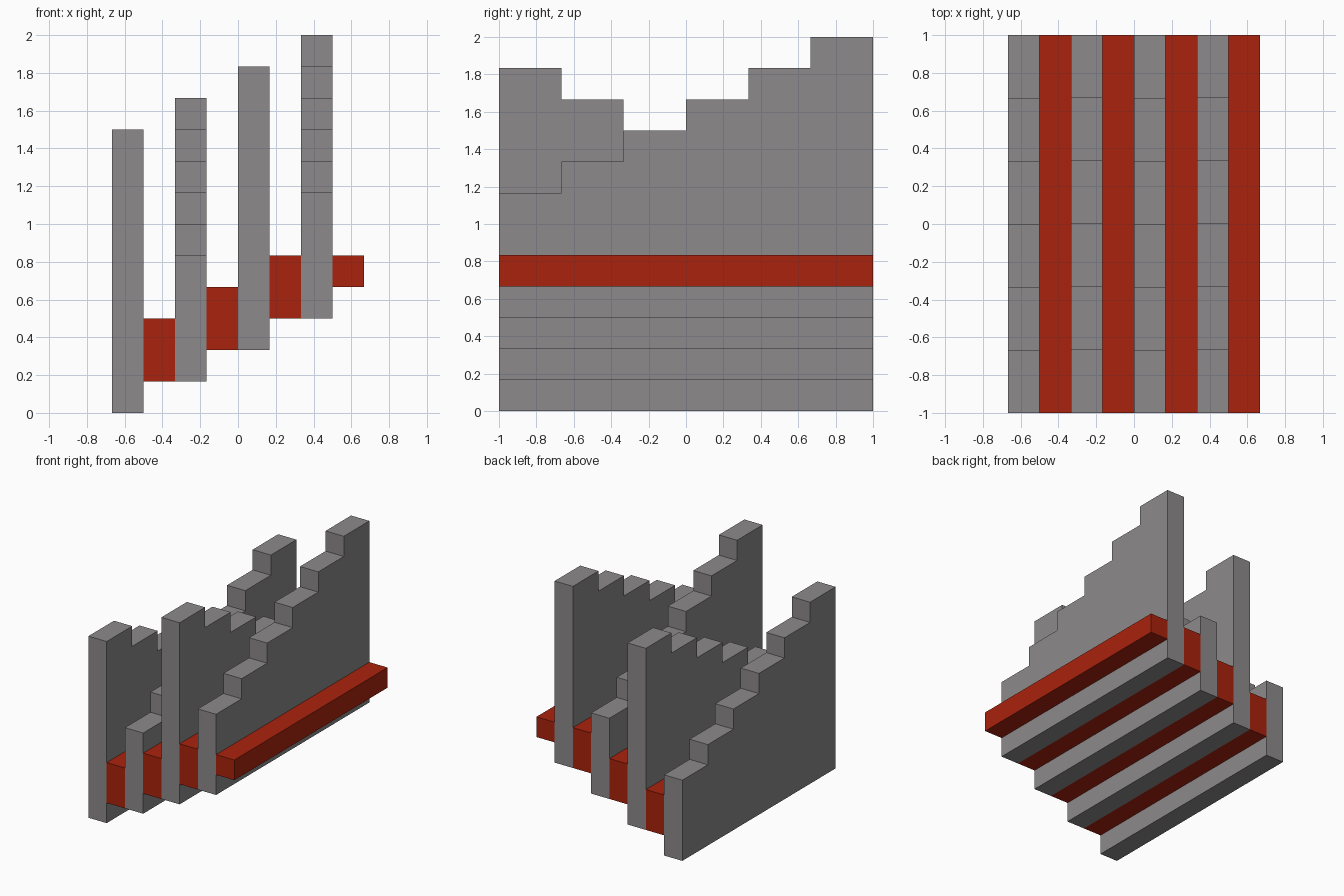
import bpy
import bmesh

cube = bpy.data.objects.get("Cube")
if cube:
    bpy.data.objects.remove(cube, do_unlink=True)

U = 1 / 6        # thickness of one slab, and height of one step
STEPS = 6
RUN = 2 / STEPS  # depth of one step


def make_material(name, color):
    mat = bpy.data.materials.new(name)
    mat.use_nodes = True
    mat.diffuse_color = color
    mat.node_tree.nodes["Principled BSDF"].inputs["Base Color"].default_value = color
    return mat


def extrude_profile(name, profile, x, mat):
    """Slab one unit thick, from a (y, z) outline extruded along x."""
    bm = bmesh.new()
    face = bm.faces.new([bm.verts.new((x, y, z)) for y, z in profile])
    new = bmesh.ops.extrude_face_region(bm, geom=[face])["geom"]
    verts = [v for v in new if isinstance(v, bmesh.types.BMVert)]
    bmesh.ops.translate(bm, verts=verts, vec=(U, 0, 0))
    bmesh.ops.recalc_face_normals(bm, faces=bm.faces)
    mesh = bpy.data.meshes.new(name)
    bm.to_mesh(mesh)
    bm.free()
    mesh.materials.append(mat)
    obj = bpy.data.objects.new(name, mesh)
    bpy.context.collection.objects.link(obj)


def stair_profile(bottom, low, rises_to_back):
    """Outline with a flat base and a stepped top edge."""
    points = [(-1, bottom)]
    for i in range(STEPS):
        level = i if rises_to_back else STEPS - 1 - i
        z = low + level * U
        points += [(-1 + i * RUN, z), (-1 + (i + 1) * RUN, z)]
    return points + [(1, bottom)]


grey = make_material("stone grey", (0.265, 0.253, 0.253, 1))
red = make_material("brick red", (0.4, 0.016, 0.004, 1))

for n in range(4):
    x = (2 * n - 4) * U
    # Stepped wall, climbing alternately to the front and to the back
    extrude_profile(f"stepped_wall_{n + 1}",
                    stair_profile(n * U, (n + 4) * U, n % 2 == 1), x, grey)
    # Red rail beside the wall; the outermost one is half height
    bottom = (n + 1) * U
    top = bottom + (U if n == 3 else 2 * U)
    extrude_profile(f"red_rail_{n + 1}",
                    [(-1, bottom), (-1, top), (1, top), (1, bottom)], x + U, red)
